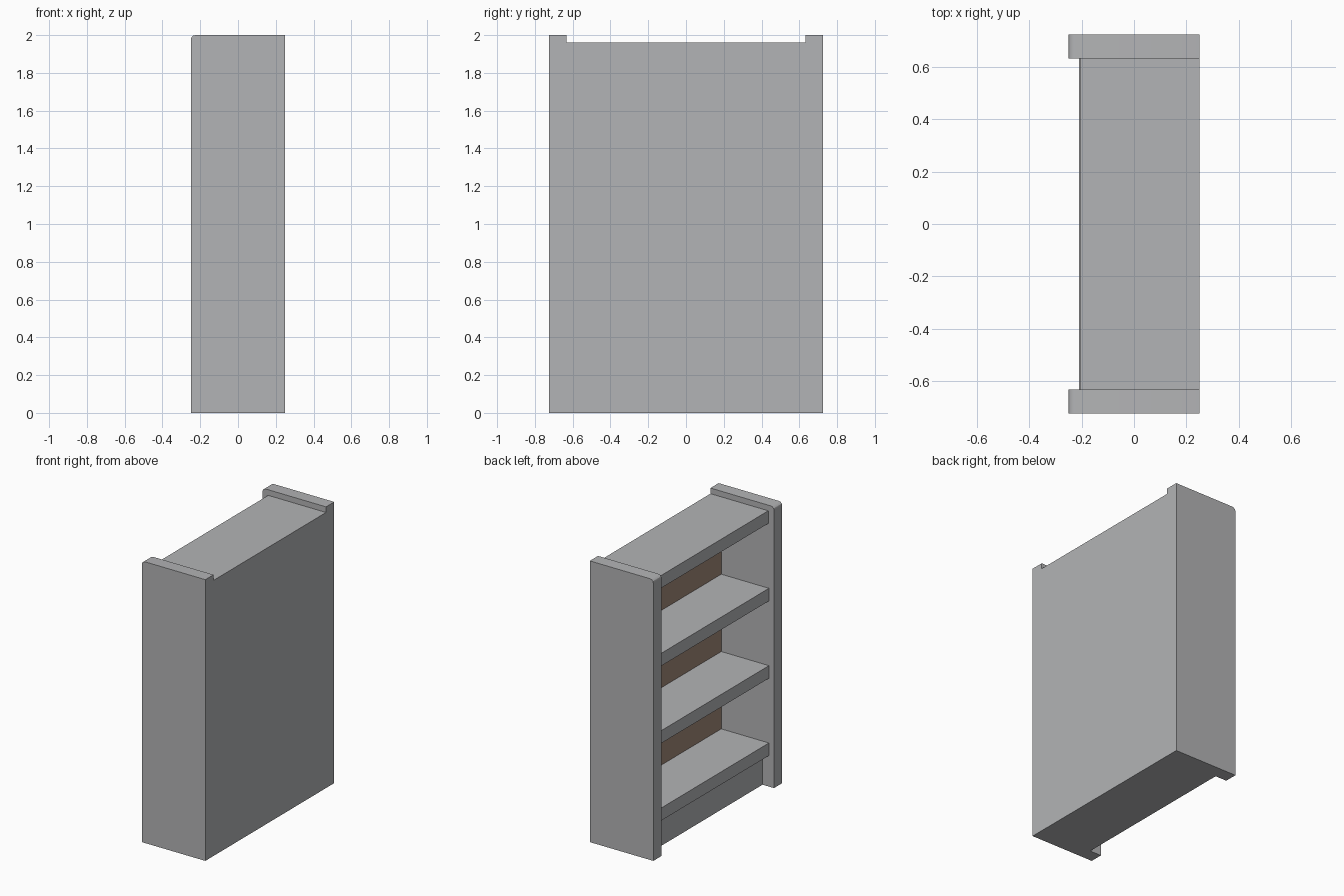
import bpy, bmesh

if "Cube" in bpy.data.objects:
    bpy.data.objects.remove(bpy.data.objects["Cube"], do_unlink=True)


def material(name, rgb):
    m = bpy.data.materials.new(name)
    m.use_nodes = True
    m.diffuse_color = (*rgb, 1)
    m.node_tree.nodes["Principled BSDF"].inputs["Base Color"].default_value = (*rgb, 1)
    return m


GREY = material("painted grey", (0.45, 0.455, 0.465))
BROWN = material("brown backing", (0.36, 0.25, 0.19))

FRONT, BACK = -0.25, 0.25      # the open side looks toward -x
INNER, OUTER = 0.632, 0.724    # inside and outside of the side panels
BOARD = 0.09                   # board thickness
TOP = 1.96                     # upper face of the top board
BACKING = 0.165                # visible face of the back panel


def box(name, lo, hi, round_top_front=False, backing=False):
    bm = bmesh.new()
    bmesh.ops.create_cube(bm, size=1)
    for v in bm.verts:
        v.co = [lo[i] if v.co[i] < 0 else hi[i] for i in range(3)]
    if round_top_front:
        edge = [e for e in bm.edges
                if all(v.co.x == min(w.co.x for w in bm.verts) and v.co.z > 1 for v in e.verts)]
        bmesh.ops.bevel(bm, geom=edge, offset=0.025, segments=3, profile=0.5, affect='EDGES')
    bm.normal_update()
    if backing:
        for f in bm.faces:
            f.material_index = int(f.normal.x < -0.5)
    mesh = bpy.data.meshes.new(name)
    bm.to_mesh(mesh)
    bm.free()
    mesh.materials.append(GREY)
    if backing:
        mesh.materials.append(BROWN)
    ob = bpy.data.objects.new(name, mesh)
    bpy.context.collection.objects.link(ob)
    return ob


# Side panels with a rounded upper front corner
for name, y0, y1 in (("side_panel_front", -OUTER, -INNER), ("side_panel_rear", INNER, OUTER)):
    panel = box(name, (FRONT, y0, 0), (BACK, y1, 2), round_top_front=True)
    bpy.ops.object.select_all(action='DESELECT')
    panel.select_set(True)
    bpy.context.view_layer.objects.active = panel
    bpy.ops.object.shade_smooth_by_angle()

# Back panel, brown on the inside
box("back_panel", (BACKING, -INNER, 0), (BACK, INNER, TOP - BOARD), backing=True)

# Top board and shelves
box("top_board", (-0.205, -INNER, TOP - BOARD), (BACK, INNER, TOP))
for i in range(1, 4):
    z = TOP - 0.55 * i
    box(f"shelf_{i}", (-0.21, -INNER, z - BOARD), (BACKING, INNER, z))

# Recessed base under the lowest shelf
box("plinth", (-0.16, -INNER, 0), (BACKING, INNER, z - BOARD))
